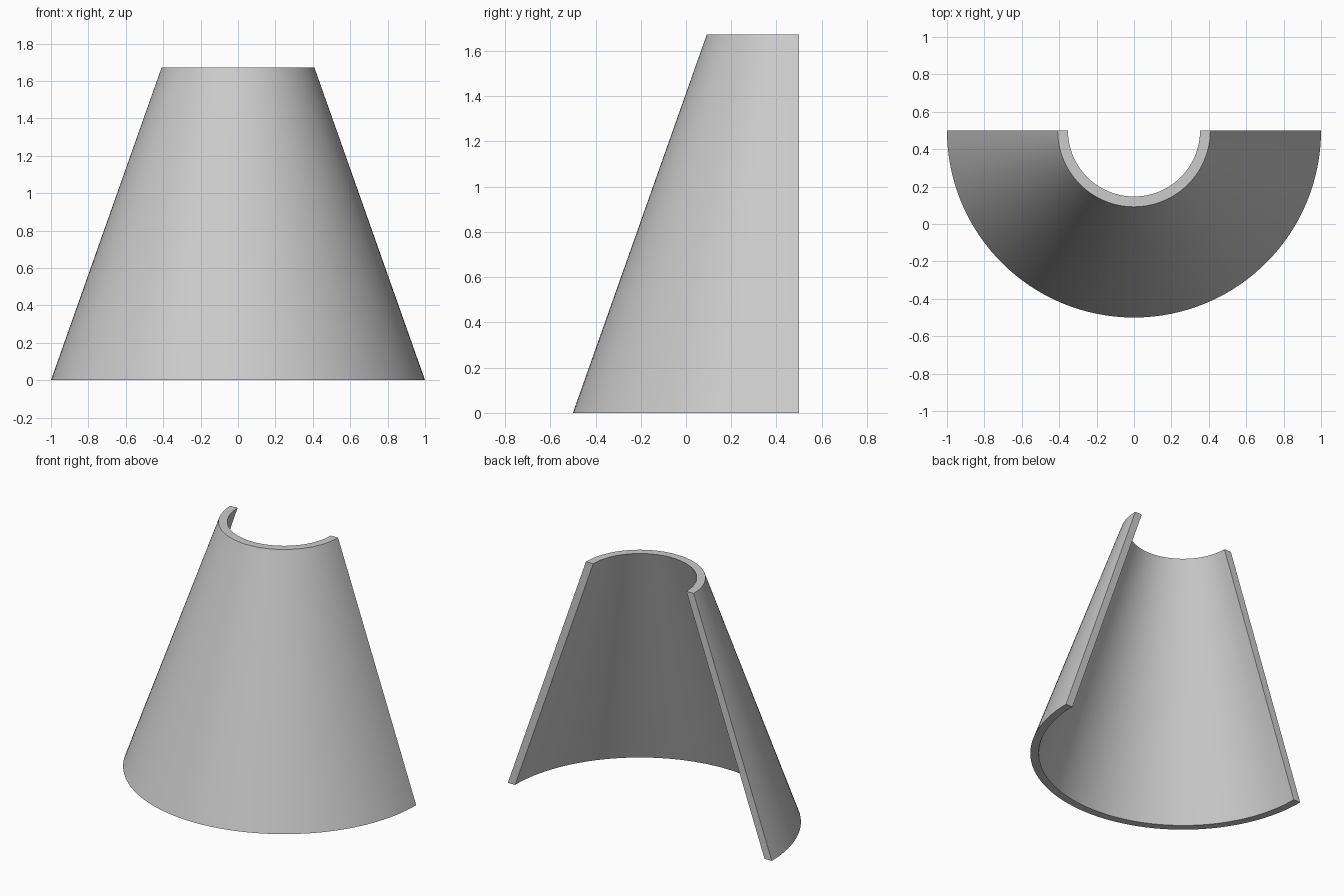
import bpy, bmesh
from math import pi, radians
from mathutils import Matrix, Vector

cube = bpy.data.objects.get("Cube")
if cube:
    bpy.data.objects.remove(cube, do_unlink=True)

HEIGHT = 1.673
BOTTOM_R, TOP_R, WALL = 1.0, 0.408, 0.055
STEPS = 64

# Plain grey
grey = bpy.data.materials.new("light_grey")
grey.use_nodes = True
colour = (0.6, 0.6, 0.6, 1)
grey.diffuse_color = colour
grey.node_tree.nodes["Principled BSDF"].inputs["Base Color"].default_value = colour

# Wall section, swept half a turn around the upright axis
bm = bmesh.new()
section = [(BOTTOM_R, 0), (TOP_R, HEIGHT), (TOP_R - WALL, HEIGHT), (BOTTOM_R - WALL, 0)]
start = bm.faces.new([bm.verts.new((r, 0, z)) for r, z in section])
end = bmesh.ops.duplicate(bm, geom=[start])["geom"]
end_face = next(g for g in end if isinstance(g, bmesh.types.BMFace))
bmesh.ops.spin(bm, geom=list(end_face.edges), cent=(0, 0, 0), axis=(0, 0, 1),
               angle=-pi, steps=STEPS)

# Cap the far end and join the seams
far = [v for v in bm.verts if v.co.x < 0 and abs(v.co.y) < 1e-4]
far_edges = [e for e in bm.edges if e.verts[0] in far and e.verts[1] in far]
bmesh.ops.contextual_create(bm, geom=far_edges)
bmesh.ops.delete(bm, geom=[end_face], context='FACES_ONLY')
bmesh.ops.remove_doubles(bm, verts=bm.verts, dist=1e-4)
bmesh.ops.recalc_face_normals(bm, faces=bm.faces)
bmesh.ops.translate(bm, verts=bm.verts, vec=Vector((0, 0.5, 0)))

mesh = bpy.data.meshes.new("half_cone_shell")
bm.to_mesh(mesh)
bm.free()
mesh.materials.append(grey)
shell = bpy.data.objects.new("half_cone_shell", mesh)
bpy.context.collection.objects.link(shell)

# Smooth curved walls, sharp rims
bpy.ops.object.select_all(action='DESELECT')
shell.select_set(True)
bpy.context.view_layer.objects.active = shell
bpy.ops.object.shade_smooth_by_angle(angle=radians(30))
